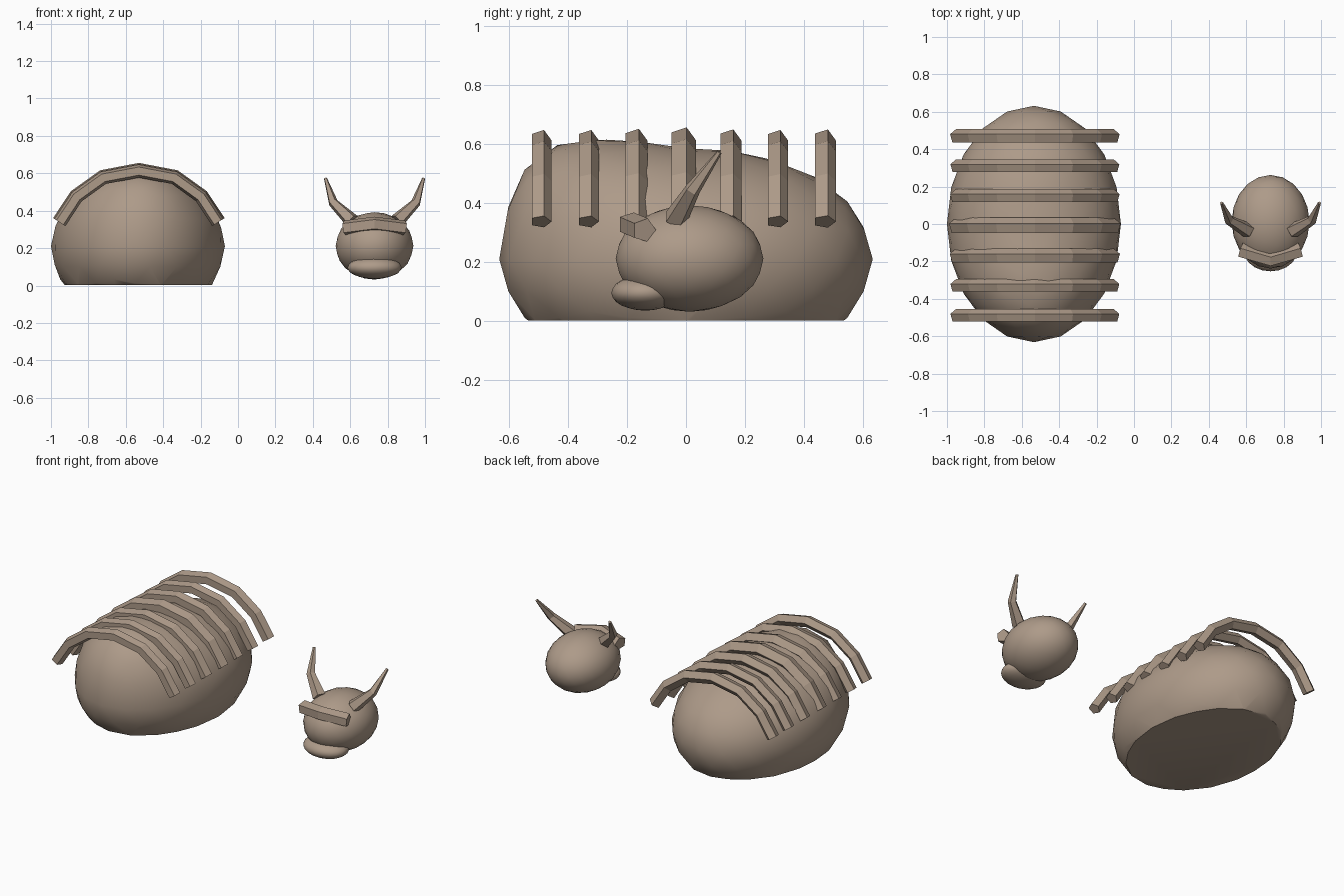
import bpy, bmesh, math
from mathutils import Vector

if "Cube" in bpy.data.objects:
    bpy.data.objects.remove(bpy.data.objects["Cube"])

# One brown for everything
brown = bpy.data.materials.new("brown")
brown.diffuse_color = (0.42, 0.325, 0.25, 1)
brown.use_nodes = True
brown.node_tree.nodes["Principled BSDF"].inputs["Base Color"].default_value = brown.diffuse_color


def finish(bm, name, smooth=False):
    bmesh.ops.recalc_face_normals(bm, faces=bm.faces)
    mesh = bpy.data.meshes.new(name)
    bm.to_mesh(mesh)
    bm.free()
    mesh.materials.append(brown)
    ob = bpy.data.objects.new(name, mesh)
    bpy.context.collection.objects.link(ob)
    if smooth:
        bpy.context.view_layer.objects.active = ob
        ob.select_set(True)
        bpy.ops.object.shade_smooth_by_angle(angle=math.radians(40))
        ob.select_set(False)
    return ob


def blob(name, centre, radii, shape=None, floor=None):
    """Rounded lump from a stretched low-poly sphere, optionally reshaped and cut flat."""
    bm = bmesh.new()
    bmesh.ops.create_icosphere(bm, subdivisions=3, radius=1)
    for v in bm.verts:
        p = Vector([a * r for a, r in zip(v.co, radii)])
        v.co = Vector(centre) + (shape(p) if shape else p)
    if floor is not None:
        cut = bmesh.ops.bisect_plane(bm, geom=bm.verts[:] + bm.edges[:] + bm.faces[:],
                                     plane_co=(0, 0, floor), plane_no=(0, 0, -1),
                                     clear_outer=True)
        rim = [e for e in cut["geom_cut"] if isinstance(e, bmesh.types.BMEdge)]
        bmesh.ops.contextual_create(bm, geom=rim)
    return finish(bm, name, True)


def bar(name, path, radii, sides=5):
    """Five-sided bar along a bent path, with one corner towards +y."""
    pts = [Vector(p) for p in path]
    bm = bmesh.new()
    rings = []
    for i, (p, r) in enumerate(zip(pts, radii)):
        t = Vector()
        if i > 0:
            t += (p - pts[i - 1]).normalized()
        if i < len(pts) - 1:
            t += (pts[i + 1] - p).normalized()
        t.normalize()
        u = Vector((0, 1, 0))
        u = (u - t * u.dot(t)).normalized()
        w = t.cross(u)
        rings.append([bm.verts.new(p + r * (u * math.cos(a) + w * math.sin(a)))
                      for a in (math.tau * k / sides for k in range(sides))])
    for a, b in zip(rings, rings[1:]):
        for k in range(sides):
            n = (k + 1) % sides
            bm.faces.new((a[k], a[n], b[n], b[k]))
    bm.faces.new(rings[0])
    bm.faces.new(rings[-1])
    return finish(bm, name)


# Body: squat egg with a raised front and a flat underside
def body_shape(p):
    if p.z > 0:
        back = 0.95 + 0.06 * p.y
        p.z *= back if p.y > 0 else 0.95 - 0.4 * p.y + 1.2 * p.y ** 2
    return p


blob("body", (-0.535, 0, 0.21), (0.465, 0.632, 0.395), body_shape, floor=0.003)

# Ribs: seven bent bars arched over the back
half = [(0.422, 0.337), (0.332, 0.474), (0.19, 0.576)]
arch = [(-x, z) for x, z in half] + [(0, 0.612)] + half[::-1]
rib_radii = [0.037, 0.037, 0.041, 0.046, 0.039, 0.037, 0.039]
for i, r in enumerate(rib_radii):
    y = -0.492 + 0.16 * i
    bar(f"rib_{i + 1}", [(-0.53 + x, y, z) for x, z in arch], [r] * len(arch))

# Head and muzzle
HEAD_X = 0.73
blob("head", (HEAD_X, 0.012, 0.212), (0.208, 0.25, 0.18))
blob("muzzle", (HEAD_X, -0.138, 0.096), (0.145, 0.115, 0.06))

# Brow ridge bent across the face
bar("brow", [(HEAD_X + x, y, z) for x, y, z in
             [(-0.16, -0.142, 0.308), (0, -0.19, 0.328), (0.16, -0.142, 0.308)]],
    [0.042] * 3)

# Horns: mirrored pair sweeping out, up and back
for side, label in ((-1, "left"), (1, "right")):
    bar(f"{label}_horn", [(HEAD_X + side * x, y, z) for x, y, z in
                          [(0.12, -0.035, 0.345), (0.222, 0.022, 0.445),
                           (0.262, 0.113, 0.572)]], [0.042, 0.027, 0.009])
